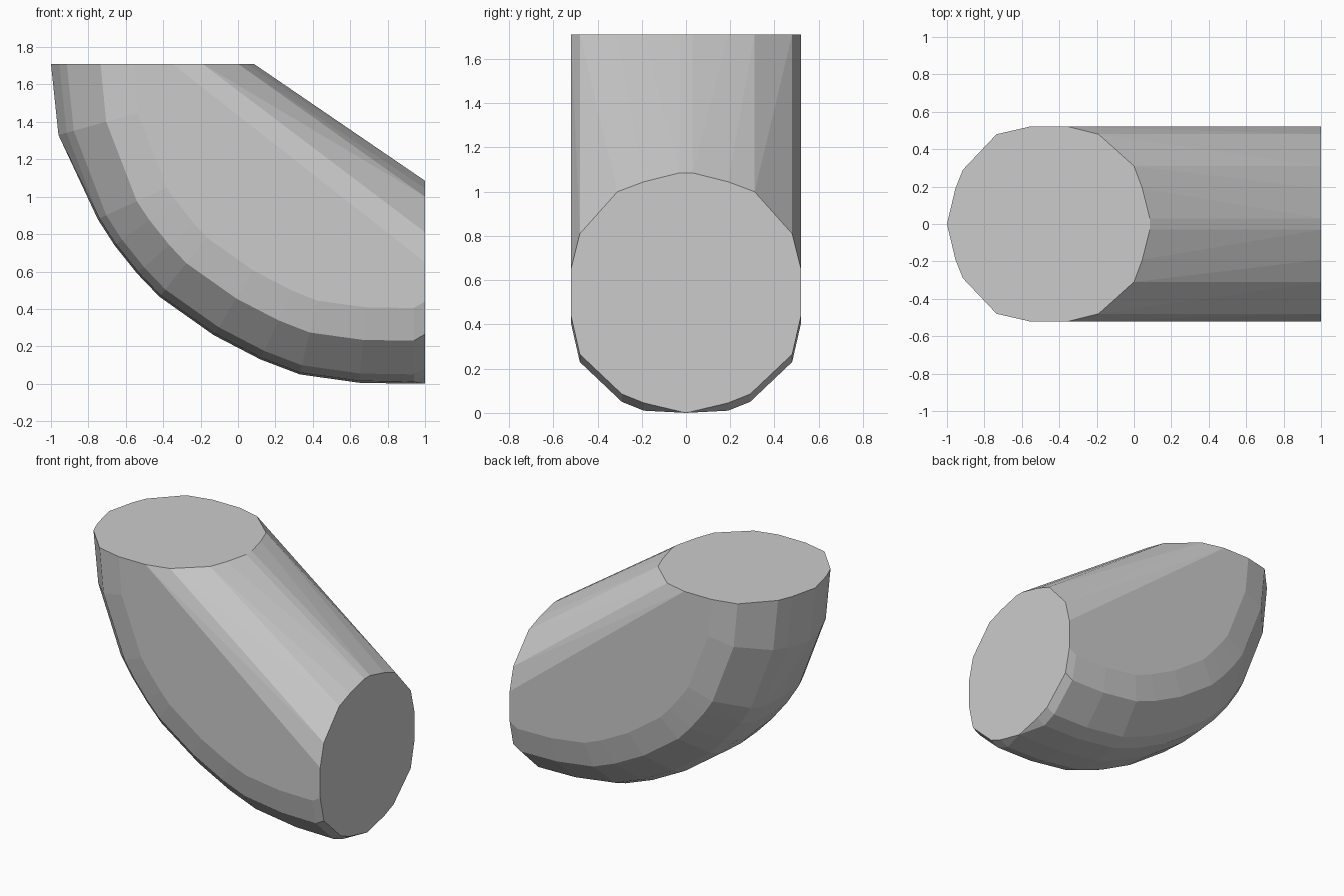
import bpy, bmesh, math
from mathutils import Vector

cube = bpy.data.objects.get("Cube")
if cube:
    bpy.data.objects.remove(cube, do_unlink=True)

# Light grey material
grey = bpy.data.materials.new("light grey")
grey.use_nodes = True
colour = (0.6, 0.6, 0.6, 1.0)
grey.diffuse_color = colour
grey.node_tree.nodes["Principled BSDF"].inputs["Base Color"].default_value = colour

# Outer edge of the bend (x, z), from the top opening to the side opening
PATH = [(-1, 1.71), (-0.96, 1.33), (-0.84, 1.13), (-0.75, 0.88), (-0.66, 0.74),
        (-0.54, 0.59), (-0.42, 0.465), (-0.13, 0.26), (0.12, 0.13),
        (0.33, 0.05), (0.65, 0.005), (0.94, 0.0), (1, 0)]

# Half of the ring section: depth from the outer edge, half width
RING = [(0, 0), (0.045, 0.19), (0.085, 0.29), (0.265, 0.48), (0.44, 0.52),
        (0.65, 0.52), (0.81, 0.48), (1.0, 0.31), (1.045, 0.19), (1.085, 0.03)]


def inward(i):
    """Direction from the outer edge towards the inside of the bend."""
    if i == 0:
        return Vector((1, 0, 0))
    if i >= len(PATH) - 2:
        return Vector((0, 0, 1))
    (x0, z0), (x1, z1) = PATH[i - 1], PATH[i + 1]
    return Vector((z0 - z1, 0, x1 - x0)).normalized()


# Sweep the ring along the bend and wrap it in a convex skin
bm = bmesh.new()
last = len(PATH) - 1
for i, (x, z) in enumerate(PATH):
    n = inward(i)
    fuller = 0.035 if 1 < i < last else 0.0   # the bend is fuller than its openings
    for depth, width in RING:
        d = max(depth - fuller, 0.0)
        for side in ((1, -1) if width else (1,)):
            p = Vector((x, side * width, z)) + n * d
            p.x, p.z = min(p.x, 1.0), min(max(p.z, 0.0), 1.71)
            bm.verts.new(p)
bmesh.ops.remove_doubles(bm, verts=bm.verts, dist=0.002)
bmesh.ops.convex_hull(bm, input=bm.verts)
bmesh.ops.delete(bm, geom=[v for v in bm.verts if not v.link_faces], context='VERTS')

# Merge the flat ends and side panels into single faces
bmesh.ops.dissolve_limit(bm, angle_limit=math.radians(0.5),
                         verts=bm.verts, edges=bm.edges)
bmesh.ops.recalc_face_normals(bm, faces=bm.faces)

mesh = bpy.data.meshes.new("elbow_hull")
bm.to_mesh(mesh)
bm.free()
mesh.materials.append(grey)
hull = bpy.data.objects.new("elbow_hull", mesh)
bpy.context.collection.objects.link(hull)
